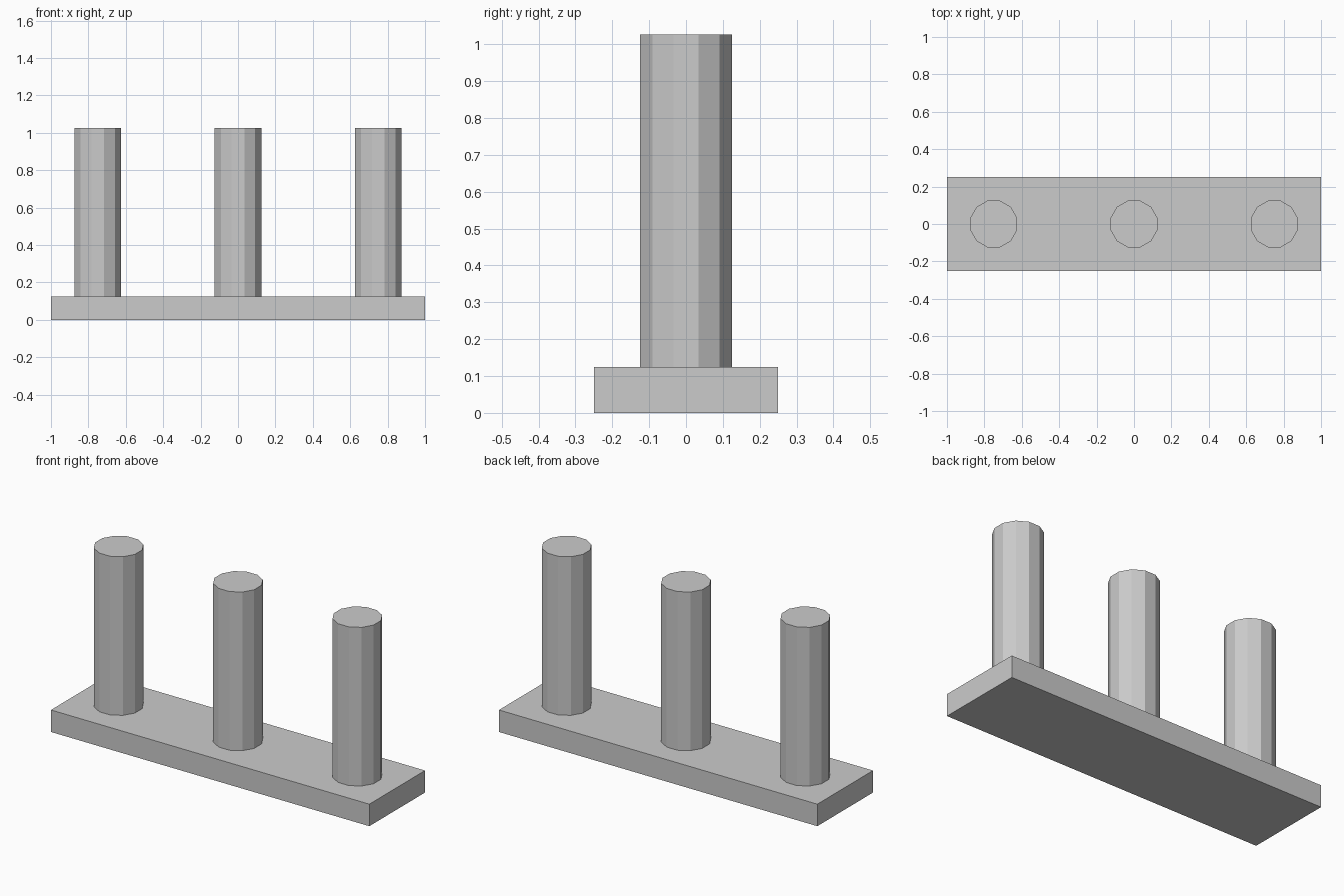
import bpy
import math

cube = bpy.data.objects.get("Cube")
if cube:
    bpy.data.objects.remove(cube, do_unlink=True)

# Single grey finish
grey = bpy.data.materials.new("plain grey")
grey.use_nodes = True
colour = (0.6, 0.6, 0.6, 1)
grey.diffuse_color = colour
grey.node_tree.nodes["Principled BSDF"].inputs["Base Color"].default_value = colour

BASE_HEIGHT = 0.125
POST_TOP = 1.026
POST_SIDES = 12
POST_HALF_WIDTH = 0.125


def finish(name):
    obj = bpy.context.object
    obj.name = name
    obj.data.name = name
    obj.data.materials.append(grey)
    return obj


# Flat rectangular base
bpy.ops.mesh.primitive_cube_add(size=1, location=(0, 0, BASE_HEIGHT / 2))
base = finish("base")
base.scale = (2, 0.5, BASE_HEIGHT)
bpy.ops.object.transform_apply(location=False, rotation=False, scale=True)

# Three faceted posts, each with a flat side facing the front
half_turn = math.pi / POST_SIDES
for name, x in (("right_post", -0.75), ("middle_post", 0), ("left_post", 0.75)):
    bpy.ops.mesh.primitive_cylinder_add(
        vertices=POST_SIDES,
        radius=POST_HALF_WIDTH / math.cos(half_turn),
        depth=POST_TOP - BASE_HEIGHT,
        location=(x, 0, (POST_TOP + BASE_HEIGHT) / 2),
        rotation=(0, 0, half_turn),
    )
    finish(name)
